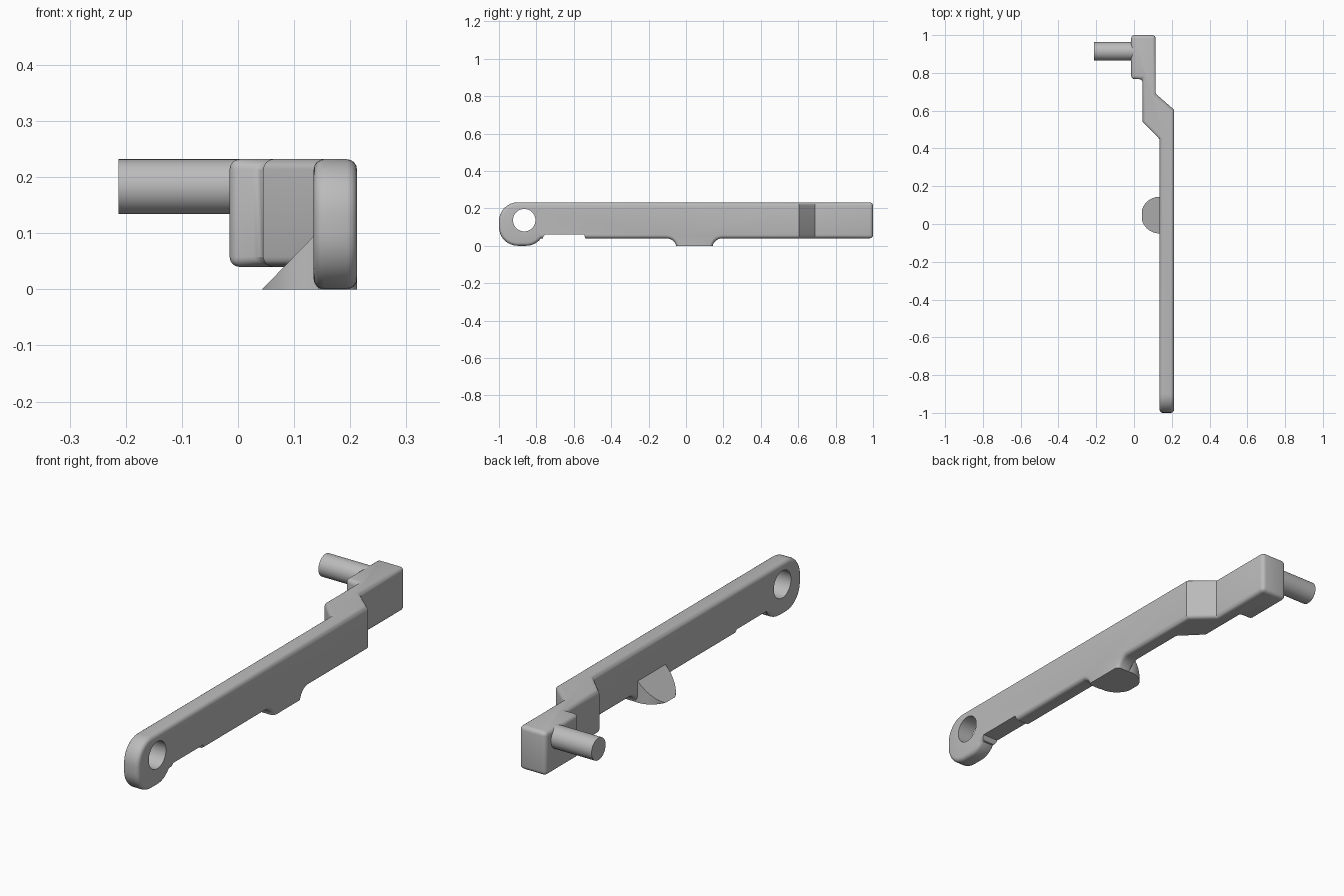
import bpy, bmesh, math
from mathutils import Vector

cube = bpy.data.objects.get("Cube")
if cube:
    bpy.data.objects.remove(cube, do_unlink=True)

grey = bpy.data.materials.new("plain_grey")
grey.use_nodes = True
tone = (0.5, 0.5, 0.5, 1)
grey.diffuse_color = tone
grey.node_tree.nodes["Principled BSDF"].inputs["Base Color"].default_value = tone


def prism(name, pts, axis, lo, hi):
    """Extrude a 2D outline along an axis; outline is in the other two axes, in order."""
    def place(p, d):
        v = list(p)
        v.insert("xyz".index(axis), d)
        return Vector(v)
    bm = bmesh.new()
    base = bm.faces.new([bm.verts.new(place(p, lo)) for p in pts])
    ext = bmesh.ops.extrude_face_region(bm, geom=[base])
    shift = place((0, 0), hi - lo)
    bmesh.ops.translate(bm, vec=shift,
                        verts=[g for g in ext["geom"] if isinstance(g, bmesh.types.BMVert)])
    bmesh.ops.recalc_face_normals(bm, faces=bm.faces)
    mesh = bpy.data.meshes.new(name)
    bm.to_mesh(mesh)
    bm.free()
    mesh.materials.append(grey)
    obj = bpy.data.objects.new(name, mesh)
    bpy.context.collection.objects.link(obj)
    return obj


def arc(cx, cy, r, start, end, n=8):
    return [(cx + r * math.cos(math.radians(start + (end - start) * i / n)),
             cy + r * math.sin(math.radians(start + (end - start) * i / n)))
            for i in range(n + 1)]


def apply(obj, mod):
    bpy.ops.object.select_all(action="DESELECT")
    bpy.context.view_layer.objects.active = obj
    obj.select_set(True)
    bpy.ops.object.modifier_apply(modifier=mod.name)


def boolean(obj, tool, operation):
    mod = obj.modifiers.new("cut", "BOOLEAN")
    mod.operation, mod.solver, mod.object = operation, "EXACT", tool
    apply(obj, mod)
    bpy.data.objects.remove(tool, do_unlink=True)


def smooth(obj):
    bpy.ops.object.select_all(action="DESELECT")
    bpy.context.view_layer.objects.active = obj
    obj.select_set(True)
    bpy.ops.object.shade_smooth_by_angle(angle=math.radians(32))


TOP, UNDER, OUT, IN = 0.232, 0.04, 0.212, 0.135

# Lever: side profile crossed with the stepped plan
side = [(1.1, TOP)] + arc(-0.9, TOP - 0.1, 0.1, 90, 180)
side += arc(-0.9, 0.1, 0.1, 180, 270)
side += arc(-0.855, 0.1, 0.1, 270, 323, 5)
side += arc(-0.105, -0.015, 0.055, 90, 0)
side += [(-0.05, -0.08), (0.14, -0.08)]
side += arc(0.195, -0.015, 0.055, 180, 90)
side += [(1.1, UNDER)]
lever = prism("lever_arm", side, "x", -0.5, 0.5)
plan = [(OUT, -1.1), (OUT, 0.605), (0.115, 0.69), (0.115, 1), (-0.015, 1),
        (-0.015, 0.767), (0.045, 0.767), (0.045, 0.54), (IN, 0.45), (IN, -1.1)]
boolean(lever, prism("plan_cutter", plan, "z", -0.3, 0.5), "INTERSECT")

# Rounded rims
bevel = lever.modifiers.new("rim", "BEVEL")
bevel.width, bevel.segments = 0.018, 4
bevel.limit_method, bevel.angle_limit = "ANGLE", math.radians(60)
bevel.use_clamp_overlap = False
apply(lever, bevel)

# Sharp cuts: pivot hole, underside notch, flat foot
hole = prism("hole_cutter", arc(-0.865, 0.137, 0.06, 0, 360, 40)[:-1], "x", -0.5, 0.5)
boolean(lever, hole, "DIFFERENCE")
notch = prism("notch_cutter", [(-0.765, 0.045), (-0.755, 0.06), (-0.545, 0.06),
                               (-0.535, 0.03), (-0.765, 0.03)], "x", -0.5, 0.5)
boolean(lever, notch, "DIFFERENCE")
floor = prism("floor_cutter", [(-2, -1), (2, -1), (2, 0), (-2, 0)], "x", -0.5, 0.5)
boolean(lever, floor, "DIFFERENCE")
smooth(lever)

# Foot wedge: half disc cut by a sloped plane
wedge = prism("foot_wedge", arc(IN, 0.047, 0.097, 0, 360, 48)[:-1], "z", -0.1, 0.3)
slope = [(0.043, 0), (0.16, 0), (0.16, 0.095), (IN, 0.095)]
boolean(wedge, prism("slope_cutter", slope, "y", -0.5, 0.5), "INTERSECT")
smooth(wedge)

# Side pin
pin = prism("side_pin", arc(0.914, 0.183, 0.049, 0, 360, 40)[:-1], "x", -0.213, 0.03)
smooth(pin)
